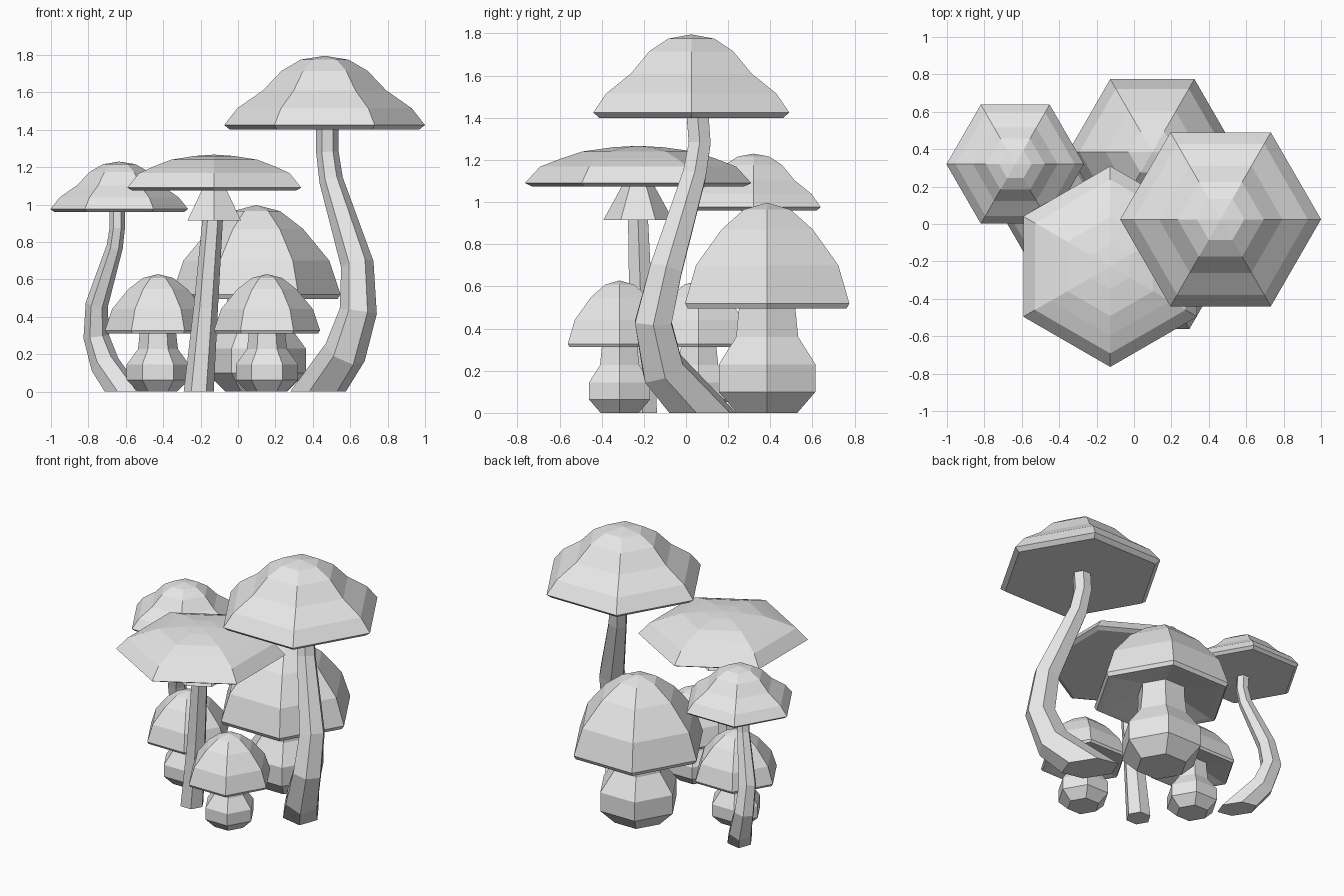
import bpy, bmesh
from math import cos, sin, pi
from mathutils import Vector

SIDES = 6

cube = bpy.data.objects.get("Cube")
if cube:
    bpy.data.objects.remove(cube, do_unlink=True)

grey = bpy.data.materials.new("light_grey")
grey.use_nodes = True
grey.diffuse_color = (0.8, 0.8, 0.8, 1)
grey.node_tree.nodes["Principled BSDF"].inputs["Base Color"].default_value = (0.8, 0.8, 0.8, 1)


def loft(name, rings, loc, scale=1.0, turn=0.0):
    """Skin a list of vertex rings and cap both ends, flat shaded."""
    bm = bmesh.new()
    loops = [[bm.verts.new(co) for co in ring] for ring in rings]
    for a, b in zip(loops, loops[1:]):
        for i in range(SIDES):
            j = (i + 1) % SIDES
            bm.faces.new((a[i], a[j], b[j], b[i]))
    bm.faces.new(loops[0][::-1])
    bm.faces.new(loops[-1])
    bmesh.ops.remove_doubles(bm, verts=bm.verts, dist=0.0005)
    bmesh.ops.recalc_face_normals(bm, faces=bm.faces)
    mesh = bpy.data.meshes.new(name)
    bm.to_mesh(mesh)
    bm.free()
    mesh.materials.append(grey)
    obj = bpy.data.objects.new(name, mesh)
    obj.location = (loc[0], loc[1], 0)
    obj.scale = (scale,) * 3
    obj.rotation_euler.z = turn
    bpy.context.collection.objects.link(obj)
    return obj


def circle(r):
    return [Vector((r * cos(2 * pi * i / SIDES), r * sin(2 * pi * i / SIDES), 0))
            for i in range(SIDES)]


def lathe(name, profile, loc, scale=1.0, turn=0.0):
    """Six-sided turned part from (radius, height) pairs."""
    rings = [[v + Vector((0, 0, z)) for v in circle(r)] for r, z in profile]
    return loft(name, rings, loc, scale, turn)


def bent_stem(name, path, loc, scale=1.0, turn=0.0):
    """Tapered tube along (x, y, z, radius) points, cut level at the ends."""
    pts = [Vector(p[:3]) for p in path]
    rings = []
    for k, p in enumerate(pts):
        t = (pts[min(k + 1, len(pts) - 1)] - pts[max(k - 1, 0)]).normalized()
        spin = Vector((0, 0, 1)).rotation_difference(t)
        ring = [p + spin @ v for v in circle(path[k][3])]
        if k in (0, len(pts) - 1):
            ring = [v - t * ((v.z - p.z) / t.z) for v in ring]
        rings.append(ring)
    return loft(name, rings, loc, scale, turn)


# Tall bent mushrooms: one design, the small one turned half round
TALL_CAP = [(0, 1.40), (.505, 1.40), (.537, 1.425), (.466, 1.515), (.33, 1.61),
            (.23, 1.715), (.127, 1.775), (.001, 1.795)]
TALL_STEM = [(-.035, .055, 0, .125), (.11, -.135, .21, .115), (.18, -.18, .43, .1),
             (.175, -.12, .68, .088), (.035, .015, 1.13, .064),
             (.015, .04, 1.28, .06), (.015, .03, 1.41, .06)]
for label, loc, scale, turn in (("tall", (.463, .025), 1, 0),
                                ("slender", (-.635, .32), .685, pi)):
    lathe(label + "_cap", TALL_CAP, loc, scale, turn)
    bent_stem(label + "_stem", TALL_STEM, loc, scale, turn)

# Bell mushrooms: one design in two sizes
BELL_CAP = [(0, .55), (.16, .55), (.40, .50), (.435, .495), (.45, .52), (.39, .70),
            (.25, .87), (.127, .965), (.001, .997)]
BULB_STEM = [(.165, 0), (.265, .10), (.265, .23), (.17, .36), (.155, .49), (.155, .57)]
for label, loc, scale in (("large_bell", (.098, .385), 1),
                          ("left_bell", (.155, -.315), .63),
                          ("right_bell", (-.428, .06), .63)):
    lathe(label + "_cap", BELL_CAP, loc, scale)
    lathe(label + "_stem", BULB_STEM, loc, scale)

# Flat mushroom with a skirt under its cap
flat_loc = (-.127, -.227)
FLAT_CAP = [(0, 1.075), (.505, 1.075), (.537, 1.09), (.465, 1.168), (.37, 1.205),
            (.265, 1.24), (.12, 1.26), (.001, 1.267)]
lathe("flat_cap", FLAT_CAP, flat_loc, turn=pi / 6)
lathe("flat_skirt", [(.055, 1.08), (.165, .915), (.075, 1.08)][::-1], flat_loc, turn=pi / 6)
bent_stem("flat_stem", [(-.083, .02, 0, .08), (-.045, .015, .45, .065), (-.01, .0, .9, .055),
                        (0, 0, 1.09, .055)], flat_loc)
